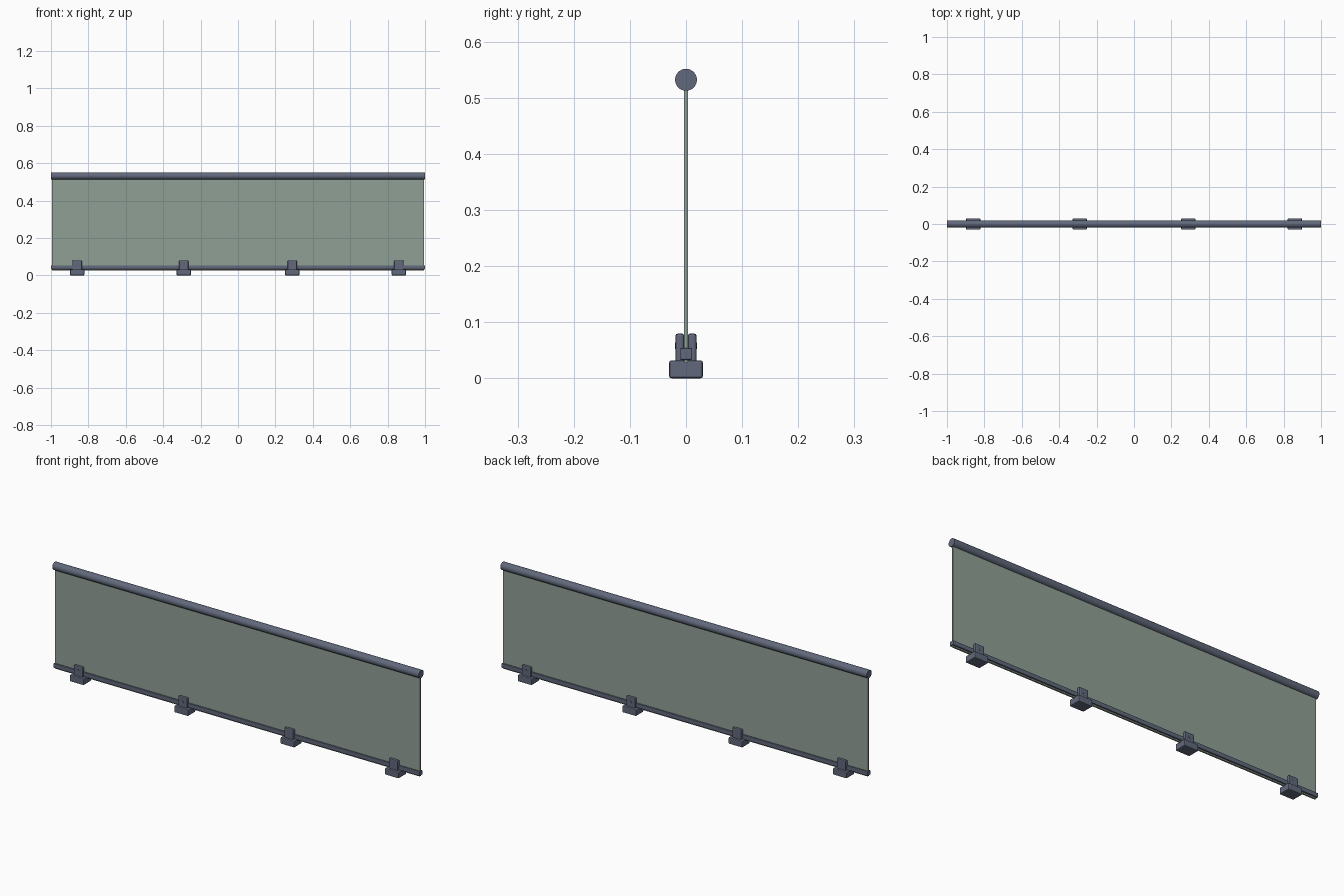
import bpy
import math

cube = bpy.data.objects.get("Cube")
if cube:
    bpy.data.objects.remove(cube, do_unlink=True)


def material(name, rgb, alpha=1.0):
    m = bpy.data.materials.new(name)
    m.use_nodes = True
    m.diffuse_color = (*rgb, alpha)
    shader = m.node_tree.nodes["Principled BSDF"]
    shader.inputs["Base Color"].default_value = (*rgb, 1)
    shader.inputs["Alpha"].default_value = alpha
    return m


metal = material("slate metal", (0.12, 0.14, 0.2))
glass = material("grey green glass", (0.28, 0.35, 0.30), 0.8)


def finish(name, mat, bevel=0.0, segments=2):
    ob = bpy.context.object
    ob.name = name
    ob.data.materials.append(mat)
    if bevel:
        mod = ob.modifiers.new("Soft edges", "BEVEL")
        mod.width = bevel
        mod.segments = segments
    return ob


def box(name, centre, size, mat, bevel=0.0):
    bpy.ops.mesh.primitive_cube_add(size=1, location=centre)
    bpy.context.object.scale = size
    bpy.ops.object.transform_apply(location=False, rotation=False, scale=True)
    return finish(name, mat, bevel)


def cylinder(name, centre, radius, depth, rotation, sides):
    bpy.ops.mesh.primitive_cylinder_add(
        vertices=sides, radius=radius, depth=depth, location=centre, rotation=rotation)
    bpy.ops.object.shade_smooth_by_angle(angle=math.radians(35))
    return finish(name, metal)


# Glass panel, its round handrail and the bottom channel
box("glass_panel", (0, 0, 0.273), (1.99, 0.008, 0.492), glass)
cylinder("handrail", (0, 0, 0.532), 0.0195, 2.0, (0, math.pi / 2, 0), 32)
box("bottom_channel", (0, 0, 0.0435), (2.0, 0.022, 0.021), metal, 0.002)

# Four floor clamps, each a foot block with two jaws and bolts
for i, x in enumerate((-0.86, -0.29, 0.29, 0.86), 1):
    box(f"clamp_foot_{i}", (x, 0, 0.016), (0.076, 0.06, 0.032), metal, 0.004)
    for label, side in (("front", -1), ("back", 1)):
        box(f"clamp_jaw_{label}_{i}", (x, side * 0.011, 0.0535),
            (0.05, 0.016, 0.053), metal, 0.005)
        cylinder(f"clamp_bolt_{label}_{i}", (x, side * 0.0185, 0.058), 0.006, 0.003,
                 (math.pi / 2, 0, 0), 16)
